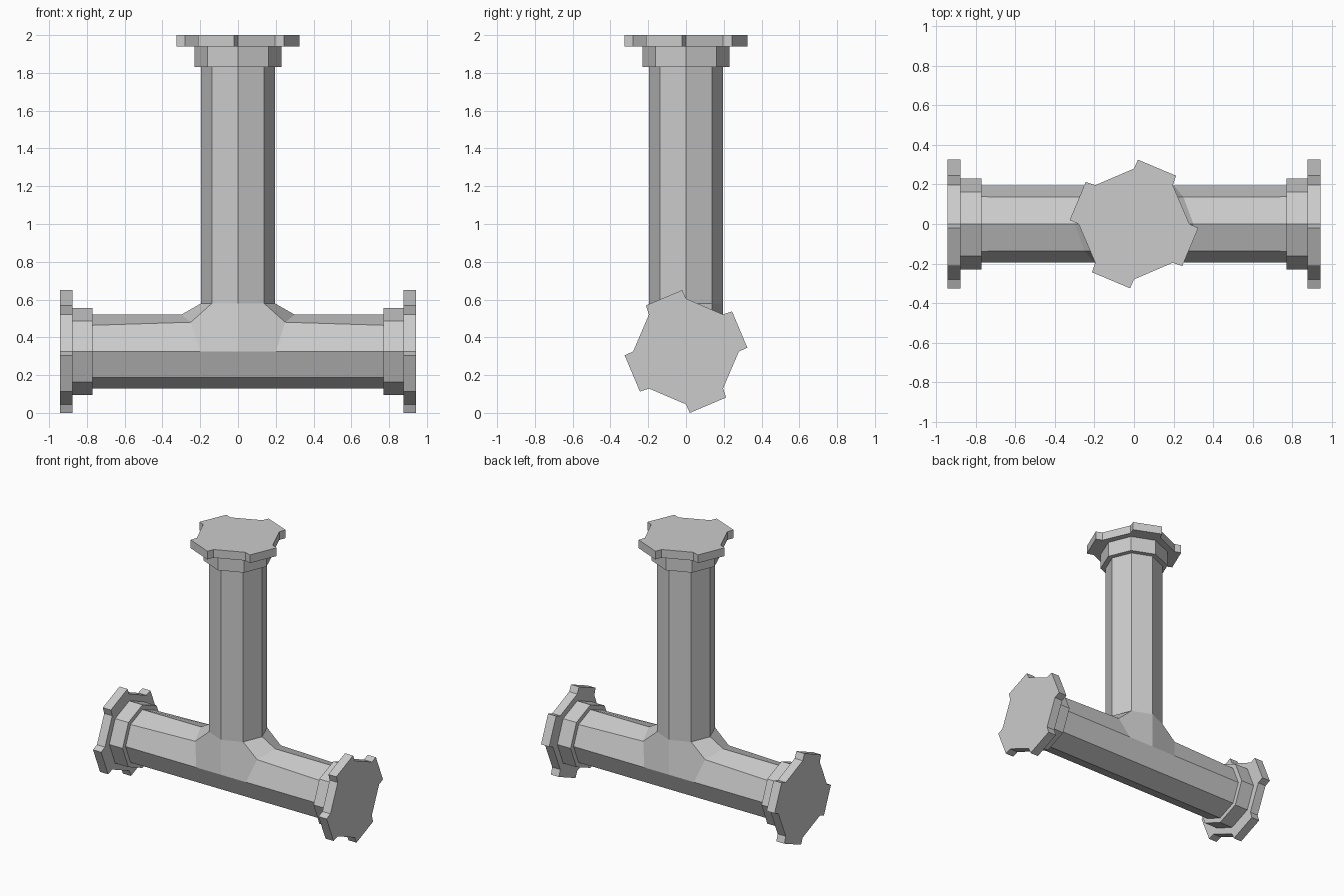
import bpy, bmesh, math

if "Cube" in bpy.data.objects:
    bpy.data.objects.remove(bpy.data.objects["Cube"])

AXIS_Z = 0.325     # height of the horizontal pipe centre
R = 0.195          # pipe radius
D = R * math.sqrt(0.5)


def make_object(name, verts, faces):
    bm = bmesh.new()
    vs = [bm.verts.new(v) for v in verts]
    for f in faces:
        bm.faces.new([vs[i] for i in f])
    bmesh.ops.recalc_face_normals(bm, faces=bm.faces[:])
    mesh = bpy.data.meshes.new(name)
    bm.to_mesh(mesh)
    bm.free()
    ob = bpy.data.objects.new(name, mesh)
    bpy.context.collection.objects.link(ob)
    return ob


def prism(name, outline, w0, w1, place):
    """Closed prism from a 2D outline, mapped into the world by place(u, v, w)."""
    n = len(outline)
    verts = [place(u, v, w) for w in (w0, w1) for u, v in outline]
    faces = [(i, (i + 1) % n, n + (i + 1) % n, n + i) for i in range(n)]
    faces += [tuple(range(n)), tuple(range(n, 2 * n))]
    return make_object(name, verts, faces)


# Tee body: one quarter (right, front), mirrored across x and y
arm_end = [(0.80, 0, AXIS_Z + R), (0.80, -D, AXIS_Z + D), (0.80, -R, AXIS_Z),
           (0.80, -D, AXIS_Z - D), (0.80, 0, AXIS_Z - R)]
arm_root = [(0.30, 0, AXIS_Z + R), (0.25, -0.136, 0.48), (0.20, -R, AXIS_Z),
            (0.20, -D, AXIS_Z - D), (0.20, 0, AXIS_Z - R)]
stem_root = [(R, 0, 0.58), (D, -D, 0.58), (0, -R, 0.58)]
stem_end = [(x, y, 1.86) for x, y, z in stem_root]
middle = [(0, y, z) for x, y, z in arm_root[2:]]
verts = arm_end + arm_root + stem_root + stem_end + middle
faces = [(i, i + 1, i + 6, i + 5) for i in range(4)]            # arm
faces += [(i, i + 1, i + 4, i + 3) for i in (10, 11)]           # stem
faces += [(5, 10, 11, 6), (6, 11, 12, 16, 7),                   # junction
          (7, 16, 17, 8), (8, 17, 18, 9)]
body = make_object("tee_pipe", verts, faces)
mirror = body.modifiers.new("mirror", 'MIRROR')
mirror.use_axis = (True, True, False)
mirror.use_clip = True

# Collar outline: octagon; flange outline: four raised tabs around an octagon
octagon = [(0.23 * math.cos(i * math.pi / 4), 0.23 * math.sin(i * math.pi / 4))
           for i in range(8)]
flange = []
tab = [(0.02, 0.325), (0.212, 0.244), (0.196, 0.196), (0.28, 0.0)]
for _ in range(4):
    flange += tab
    tab = [(v, -u) for u, v in tab]

# Pipe ends: name, placement, collar start, flange start, flange end
ends = [
    ("top", lambda u, v, w: (u, v, w), 1.83, 1.94, 2.0),
    ("right", lambda u, v, w: (w, -u, AXIS_Z + v), 0.77, 0.877, 0.942),
    ("left", lambda u, v, w: (-w, -u, AXIS_Z + v), 0.77, 0.877, 0.942),
]
for side, place, w0, w1, w2 in ends:
    prism(side + "_collar", octagon, w0, w1, place)
    prism(side + "_flange", flange, w1, w2, place)
